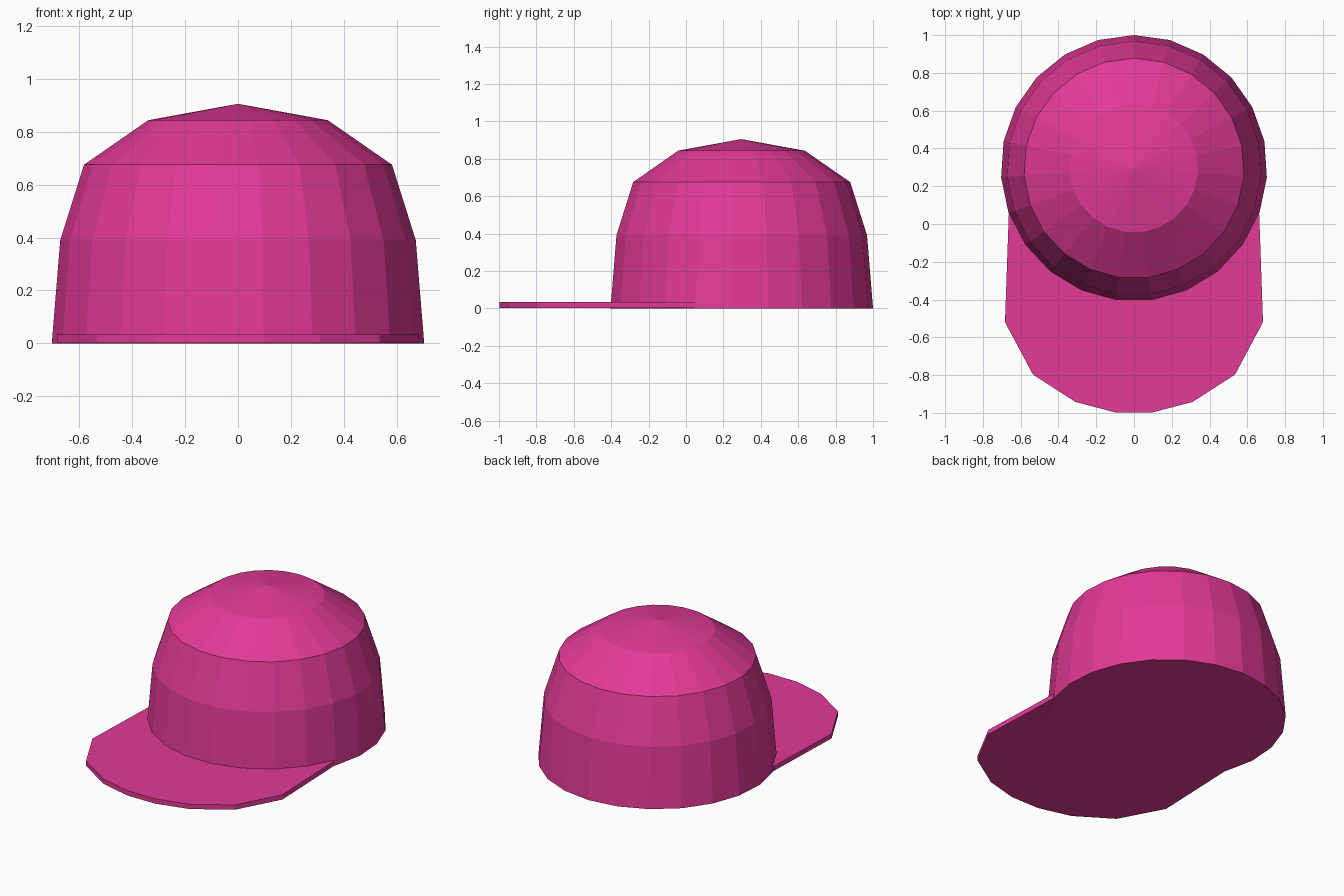
import bpy
import bmesh
from math import sin, cos, pi

if "Cube" in bpy.data.objects:
    bpy.data.objects.remove(bpy.data.objects["Cube"])

pink = bpy.data.materials.new("pink_cloth")
pink.diffuse_color = (0.76, 0.042, 0.305, 1)
pink.use_nodes = True
pink.node_tree.nodes["Principled BSDF"].inputs["Base Color"].default_value = pink.diffuse_color


def finish(bm, name):
    bmesh.ops.recalc_face_normals(bm, faces=bm.faces)
    mesh = bpy.data.meshes.new(name)
    bm.to_mesh(mesh)
    bm.free()
    mesh.materials.append(pink)
    obj = bpy.data.objects.new(name, mesh)
    bpy.context.collection.objects.link(obj)
    return obj


# Crown: 23-sided faceted dome with a closed base
SIDES, CENTRE_Y = 23, 0.295
profile = [(0.705, 0.0), (0.673, 0.39), (0.583, 0.675), (0.34, 0.843)]
bm = bmesh.new()
rings = [[bm.verts.new((r * sin(2 * pi * k / SIDES),
                        CENTRE_Y + r * cos(2 * pi * k / SIDES), z))
          for k in range(SIDES)] for r, z in profile]
apex = bm.verts.new((0, CENTRE_Y, 0.905))
bm.faces.new(rings[0])
for k in range(SIDES):
    n = (k + 1) % SIDES
    for low, high in zip(rings, rings[1:]):
        bm.faces.new((low[k], low[n], high[n], high[k]))
    bm.faces.new((rings[-1][k], rings[-1][n], apex))
finish(bm, "crown")

# Brim: mirrored half outline, extruded into a thin plate tucked into the crown
half = [(0.10, -0.997), (0.31, -0.942), (0.535, -0.797), (0.683, -0.52), (0.663, 0.05)]
outline = half + [(-x, y) for x, y in reversed(half)]
bm = bmesh.new()
plate = bm.faces.new([bm.verts.new((x, y, 0.003)) for x, y in outline])
top = bmesh.ops.extrude_face_region(bm, geom=[plate], use_keep_orig=True)["geom"]
bmesh.ops.translate(bm, vec=(0, 0, 0.031),
                    verts=[g for g in top if isinstance(g, bmesh.types.BMVert)])
finish(bm, "brim")
